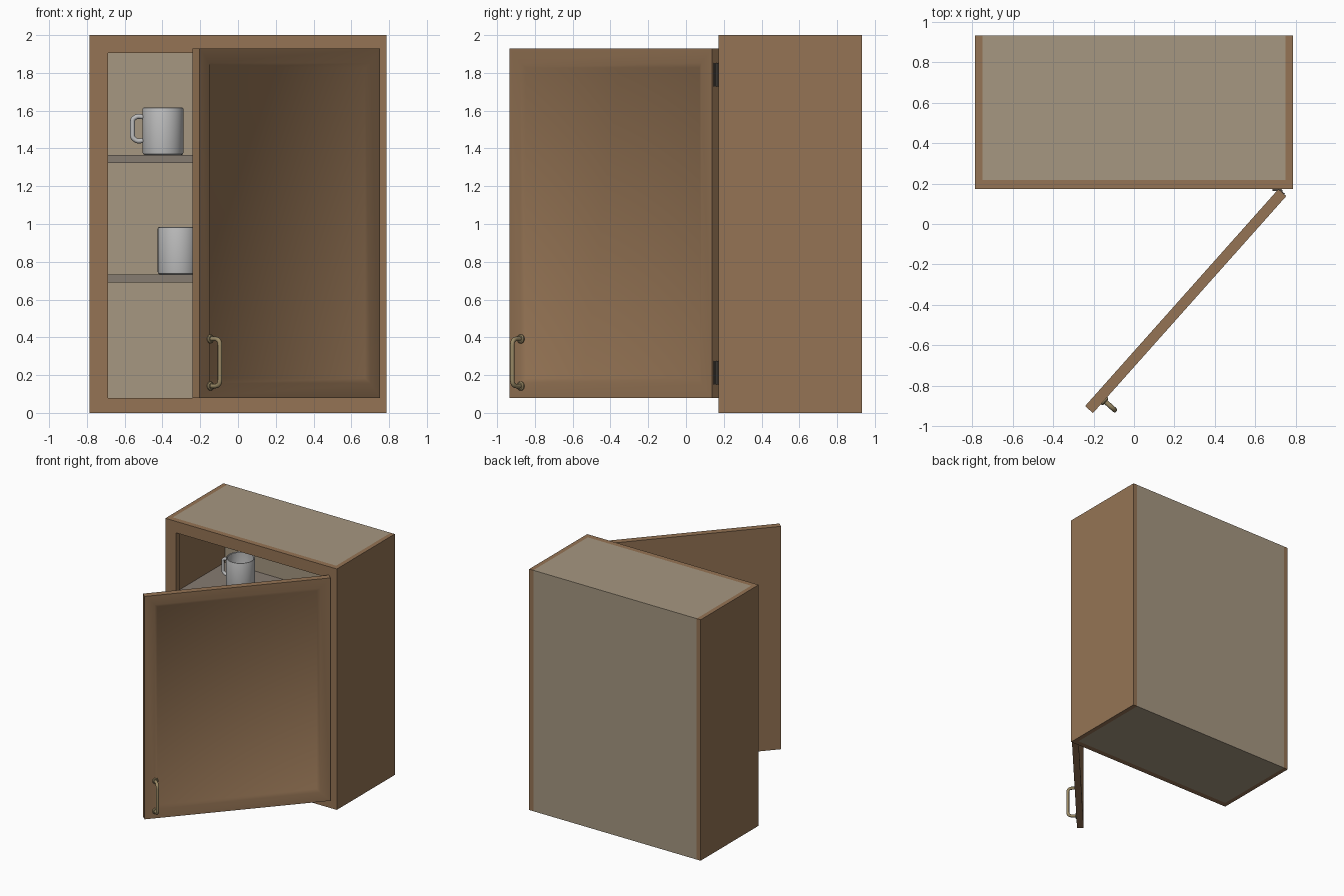
import bpy, bmesh, math
from mathutils import Vector, Matrix

if "Cube" in bpy.data.objects:
    bpy.data.objects.remove(bpy.data.objects["Cube"])


def material(name, rgb):
    m = bpy.data.materials.new(name)
    m.diffuse_color = (*rgb, 1)
    m.use_nodes = True
    m.node_tree.nodes["Principled BSDF"].inputs["Base Color"].default_value = m.diffuse_color
    return m


WOOD = material("brown_wood", (0.30, 0.175, 0.09))
LINING = material("beige_lining", (0.38, 0.31, 0.22))
SHELF = material("shelf_grey", (0.24, 0.20, 0.165))
BRASS = material("aged_brass", (0.32, 0.25, 0.13))
STEEL = material("dark_steel", (0.07, 0.06, 0.05))
CERAMIC = material("ceramic", (0.5, 0.5, 0.5))


def finish(name, bm, mat, matrix=Matrix(), angle=35):
    bmesh.ops.recalc_face_normals(bm, faces=bm.faces)
    me = bpy.data.meshes.new(name)
    bm.to_mesh(me)
    bm.free()
    for p in me.polygons:
        p.use_smooth = True
    me.set_sharp_from_angle(angle=math.radians(angle))
    me.materials.append(mat)
    ob = bpy.data.objects.new(name, me)
    ob.matrix_world = matrix
    bpy.context.collection.objects.link(ob)
    return ob


def box_bm(x, y, z):
    bm = bmesh.new()
    bmesh.ops.create_cube(bm, size=1)
    for v in bm.verts:
        v.co = [(a + b) / 2 + c * (b - a) for c, (a, b) in zip(v.co, (x, y, z))]
    bm.normal_update()
    return bm


def box(name, x, y, z, mat, matrix=Matrix()):
    return finish(name, box_bm(x, y, z), mat, matrix)


def lathe(name, profile, mat, matrix, steps=48):
    bm = bmesh.new()
    vs = [bm.verts.new((r, 0, z)) for r, z in profile]
    es = [bm.edges.new(p) for p in zip(vs, vs[1:])]
    bmesh.ops.spin(bm, geom=vs + es, cent=(0, 0, 0), axis=(0, 0, 1),
                   angle=math.tau, steps=steps)
    bmesh.ops.remove_doubles(bm, verts=bm.verts, dist=1e-5)
    return finish(name, bm, mat, matrix)


def tube(name, points, fillet, radius, mat, matrix):
    """Round bar along a path whose inner corners are filleted."""
    pts = [Vector(p) for p in points]
    path = [pts[0]]
    for a, b, c in zip(pts, pts[1:], pts[2:]):
        p, q = b + (a - b).normalized() * fillet, b + (c - b).normalized() * fillet
        for i in range(9):
            t = i / 8
            path.append(p * (1 - t) ** 2 + b * 2 * t * (1 - t) + q * t * t)
    path.append(pts[-1])
    cu = bpy.data.curves.new(name, 'CURVE')
    cu.dimensions = '3D'
    cu.bevel_depth, cu.bevel_resolution, cu.use_fill_caps = radius, 4, True
    sp = cu.splines.new('POLY')
    sp.points.add(len(path) - 1)
    for s, p in zip(sp.points, path):
        s.co = (*p, 1)
        s.radius = 1
    tmp = bpy.data.objects.new(name + "_path", cu)
    bpy.context.collection.objects.link(tmp)
    bm = bmesh.new()
    bm.from_mesh(tmp.to_mesh())
    bpy.data.objects.remove(tmp)
    return finish(name, bm, mat, matrix, 50)


# Cabinet carcass: sides, top, bottom and back
W, IN, FRONT, FACE, BACK, H = 0.787, 0.75, 0.172, 0.217, 0.932, 2.0
for s, side in ((-1, "left"), (1, "right")):
    box(side + "_side", sorted((s * IN, s * W)), (FACE, BACK), (0, H), WOOD)
    box(side + "_stile", sorted((s * 0.688, s * W)), (FRONT, FACE), (0, H), WOOD)
box("top_panel", (-IN, IN), (FACE, BACK), (H - 0.04, H), LINING)
box("bottom_panel", (-IN, IN), (FACE, BACK), (0, 0.04), LINING)
box("back_panel", (-IN, IN), (BACK - 0.03, BACK), (0.04, H - 0.04), LINING)

# Front rails and shelves
box("top_rail", (-0.688, 0.688), (FRONT, FACE), (1.905, H), WOOD)
box("bottom_rail", (-0.688, 0.688), (FRONT, FACE), (0, 0.08), WOOD)
for name, z in (("lower_shelf", 0.69), ("upper_shelf", 1.323)):
    box(name, (-IN, IN), (FACE + 0.005, BACK - 0.03), (z, z + 0.043), SHELF)

# Open door with recessed panel; local x runs from free edge to hinge edge
DOOR = Matrix.Translation((-0.203, -0.935, 0)) @ Matrix.Rotation(math.radians(48.3), 4, 'Z')
bm = box_bm((0, 1.437), (0, 0.052), (0.08, 1.93))
front = min(bm.faces, key=lambda f: f.calc_center_median().y)
for thickness, depth in ((0.11, 0), (0.035, -0.016)):
    bmesh.ops.inset_region(bm, faces=[front], thickness=thickness, depth=depth)
finish("door", bm, WOOD, DOOR)

# Door pull with two round mounts
u, z0, z1, out = 0.083, 0.142, 0.392, -0.07
tube("pull_bar", [(u, 0, z0), (u, out, z0), (u, out, z1), (u, 0, z1)],
     0.035, 0.012, BRASS, DOOR)
for i, z in enumerate((z0, z1)):
    lathe(f"pull_mount_{i + 1}",
          [(0, 0), (0.024, 0), (0.024, 0.006), (0.018, 0.011), (0, 0.011)], BRASS,
          DOOR @ Matrix.Translation((u, 0, z)) @ Matrix.Rotation(math.pi / 2, 4, 'X'), 24)

# Hinges: frame leaf, door leaf and barrel
for i, z in enumerate((0.213, 1.79)):
    zr = (z - 0.062, z + 0.062)
    box(f"hinge_frame_leaf_{i + 1}", (0.685, 0.73), (FRONT - 0.008, FRONT), zr, STEEL)
    box(f"hinge_door_leaf_{i + 1}", (1.437, 1.441), (0.012, 0.052), zr, STEEL, DOOR)
    lathe(f"hinge_barrel_{i + 1}", [(0, -0.062), (0.008, -0.062), (0.008, 0.062), (0, 0.062)],
          STEEL, Matrix.Translation((0.727, 0.163, z)), 16)

# Mugs on the shelves
CUP = [(0, 0), (0.098, 0), (0.106, 0.004), (0.108, 0.012), (0.108, 0.244), (0.106, 0.249),
       (0.102, 0.25), (0.098, 0.246), (0.097, 0.025), (0.09, 0.014), (0, 0.012)]
GRIP = [(0.1, 0, 0.2), (0.135, 0, 0.205), (0.161, 0, 0.19), (0.161, 0, 0.09),
        (0.135, 0, 0.072), (0.1, 0, 0.077)]
for name, x, z, turn in (("upper_mug", -0.397, 1.366, 180), ("lower_mug", -0.317, 0.733, 126)):
    place = Matrix.Translation((x, 0.6, z)) @ Matrix.Rotation(math.radians(turn), 4, 'Z')
    lathe(name, CUP, CERAMIC, place)
    tube(name + "_handle", GRIP, 0.013, 0.013, CERAMIC, place)
